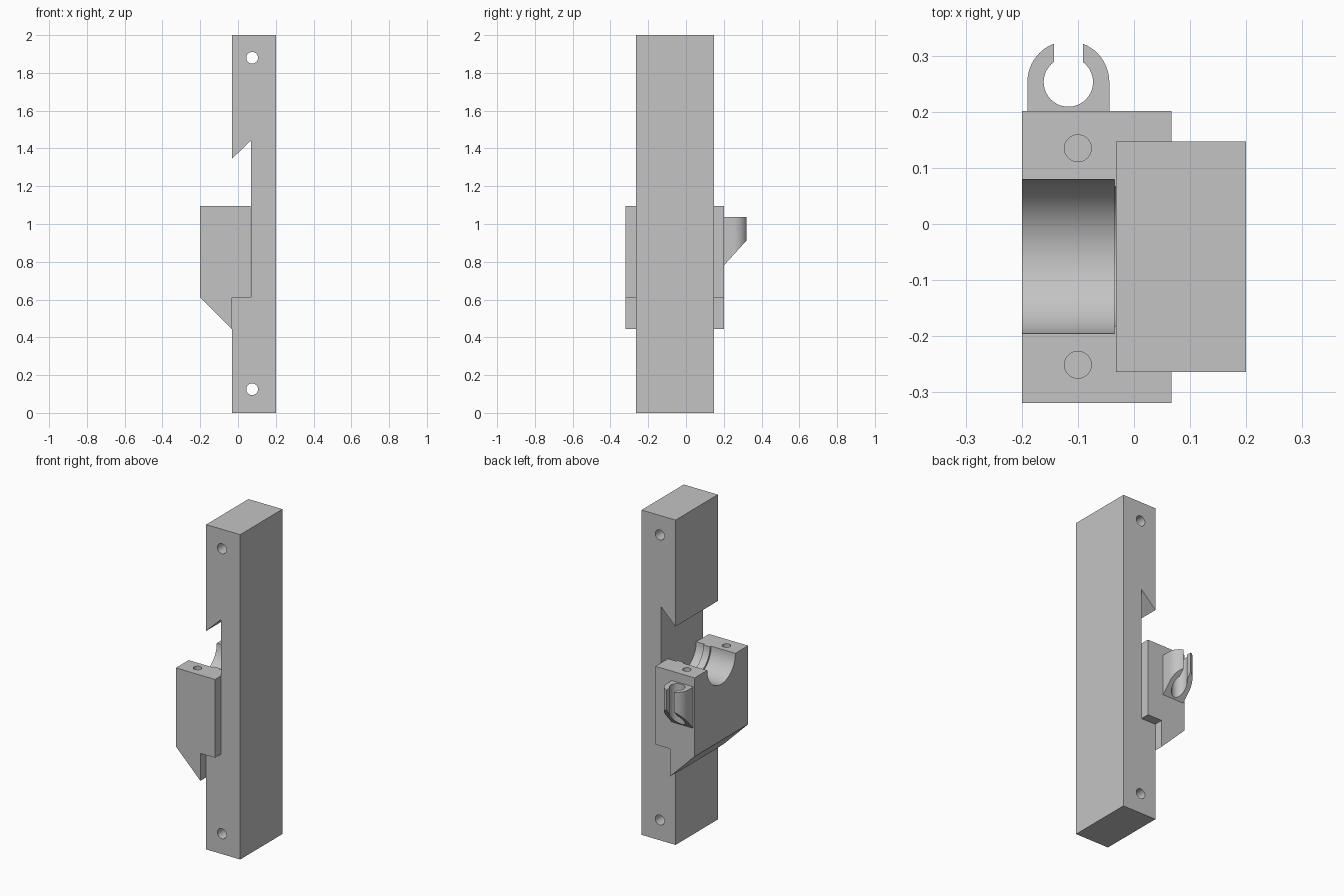
import bpy, bmesh
from math import radians, sin, cos, asin, pi
from mathutils import Vector, Matrix

old = bpy.data.objects.get("Cube")
if old:
    bpy.data.objects.remove(old, do_unlink=True)

grey = bpy.data.materials.new("plain grey")
grey.use_nodes = True
grey.diffuse_color = (0.55, 0.55, 0.55, 1)
grey.node_tree.nodes["Principled BSDF"].inputs["Base Color"].default_value = (0.55, 0.55, 0.55, 1)

MID_Y = -0.058  # shared centre plane of rail, block and channel


def finish(name, bm):
    bmesh.ops.recalc_face_normals(bm, faces=bm.faces)
    mesh = bpy.data.meshes.new(name)
    bm.to_mesh(mesh)
    bm.free()
    mesh.materials.append(grey)
    obj = bpy.data.objects.new(name, mesh)
    bpy.context.collection.objects.link(obj)
    return obj


def prism(points, sweep):
    """Extrude a closed outline of 3D points along a vector."""
    bm = bmesh.new()
    face = bm.faces.new([bm.verts.new(p) for p in points])
    res = bmesh.ops.extrude_face_region(bm, geom=[face], use_keep_orig=True)
    moved = [g for g in res["geom"] if isinstance(g, bmesh.types.BMVert)]
    bmesh.ops.translate(bm, verts=moved, vec=sweep)
    return bm


def cut_cylinder(obj, centre, axis, radius, length, sides=32):
    """Subtract a round hole centred on a point."""
    turn = Vector((0, 0, 1)).rotation_difference(Vector(axis)).to_matrix().to_4x4()
    bm = bmesh.new()
    bmesh.ops.create_cone(bm, cap_ends=True, segments=sides, radius1=radius, radius2=radius,
                          depth=length, matrix=Matrix.Translation(centre) @ turn)
    cutter = finish("hole_cutter", bm)
    cutter.hide_render = True
    mod = obj.modifiers.new("hole", "BOOLEAN")
    mod.operation, mod.solver, mod.object = "DIFFERENCE", "EXACT", cutter
    bpy.context.view_layer.objects.active = obj
    bpy.ops.object.modifier_apply(modifier=mod.name)
    bpy.data.objects.remove(cutter, do_unlink=True)


def smooth(obj):
    bpy.ops.object.select_all(action="DESELECT")
    obj.select_set(True)
    bpy.context.view_layer.objects.active = obj
    bpy.ops.object.shade_smooth_by_angle(angle=radians(30))


# Upright rail with an undercut notch
outline = [(-0.032, 0), (0.2, 0), (0.2, 2), (-0.032, 2), (-0.032, 1.345),
           (0.069, 1.442), (0.069, 0.61), (-0.032, 0.61)]
rail = finish("rail", prism([(x, -0.264, z) for x, z in outline], (0, 0.411, 0)))
for z in (0.125, 1.88):
    cut_cylinder(rail, (0.075, MID_Y, z), (0, 1, 0), 0.031, 1)
smooth(rail)

# Bearing block hooked into the notch
outline = [(-0.2, 0.61), (-0.033, 0.443), (-0.033, 0.612), (0.067, 0.612),
           (0.067, 1.094), (-0.2, 1.094)]
block = finish("bearing_block", prism([(x, -0.319, z) for x, z in outline], (0, 0.52, 0)))

# Half-round channel: narrow lip, wide mouth, wide inner seat
for x, radius, length in ((0, 0.125, 0.6), (-0.135, 0.137, 0.2), (0.1, 0.137, 0.18)):
    cut_cylinder(block, (x, MID_Y, 1.094), (1, 0, 0), radius, length, 64)

# Screw holes beside the channel
for side in (-1, 1):
    cut_cylinder(block, (-0.1, MID_Y + side * 0.193, 1.094), (0, 0, 1), 0.024, 0.5)
smooth(block)

# Open ring clip on the back, tapered underneath
CX, CY, OUTER, INNER, GAP = -0.117, 0.253, 0.073, 0.044, 0.026


def arc(radius, start, end, steps):
    angles = [start + (end - start) * i / steps for i in range(steps + 1)]
    return [(CX + radius * cos(a), CY + radius * sin(a)) for a in angles]


outer_end = pi / 2 - asin(GAP / OUTER)
inner_end = pi / 2 - asin(GAP / INNER)
outline = [(CX + OUTER, 0.199)] + arc(OUTER, 0, outer_end, 14)
outline += arc(INNER, inner_end, -pi - inner_end, 36)
outline += arc(OUTER, pi - outer_end, pi, 14) + [(CX - OUTER, 0.199)]
bm = prism([(x, y, 0.7) for x, y in outline], (0, 0, 0.336))
cut = bmesh.ops.bisect_plane(bm, geom=bm.verts[:] + bm.edges[:] + bm.faces[:],
                             plane_co=(0, 0.2, 0.78), plane_no=(0, 1.1, -1), clear_outer=True)
rim = [g for g in cut["geom_cut"] if isinstance(g, bmesh.types.BMEdge)]
bmesh.ops.contextual_create(bm, geom=rim)
clip = finish("ring_clip", bm)
smooth(clip)
